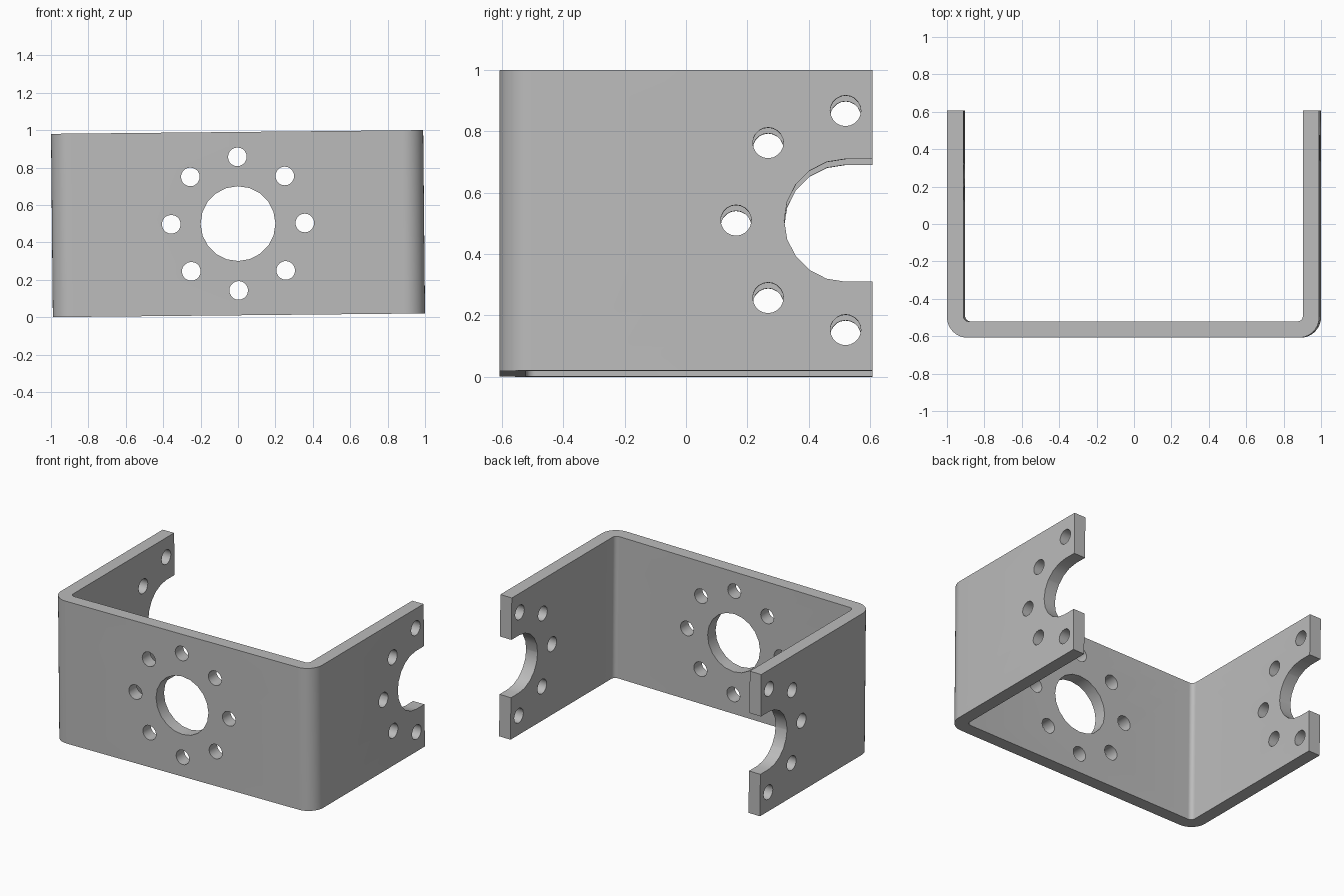
import bpy, bmesh
from math import sin, cos, pi, radians
from mathutils import Vector

cube = bpy.data.objects.get("Cube")
if cube:
    bpy.data.objects.remove(cube, do_unlink=True)

HALF_W, FRONT, BACK, HEIGHT = 0.995, -0.608, 0.608, 0.98
THICK, R_OUT, R_IN = 0.087, 0.11, 0.03
HOLE_Z, SIDE_Y = 0.49, 0.52
BORE, BOLT, RING = 0.2, 0.05, 0.357

steel = bpy.data.materials.new("grey_metal")
steel.use_nodes = True
grey = (0.5, 0.5, 0.5, 1)
steel.diffuse_color = grey
steel.node_tree.nodes["Principled BSDF"].inputs["Base Color"].default_value = grey


def arc(cx, cy, r, start, end, steps):
    angles = [radians(start + (end - start) * i / steps) for i in range(steps + 1)]
    return [(cx + r * cos(a), cy + r * sin(a)) for a in angles]


def circle(cx, cy, r, sides):
    return arc(cx, cy, r, 0, 360, sides)[:-1]


def prism(bm, points, place, direction):
    """Extrude a flat outline, placed in space by a function."""
    base = bm.faces.new([bm.verts.new(place(u, v)) for u, v in points])
    out = bmesh.ops.extrude_face_region(bm, geom=[base])
    verts = [e for e in out["geom"] if isinstance(e, bmesh.types.BMVert)]
    bmesh.ops.translate(bm, verts=verts, vec=Vector(direction))


def make_object(name, bm):
    bmesh.ops.recalc_face_normals(bm, faces=bm.faces)
    mesh = bpy.data.meshes.new(name)
    bm.to_mesh(mesh)
    bm.free()
    mesh.materials.append(steel)
    obj = bpy.data.objects.new(name, mesh)
    bpy.context.collection.objects.link(obj)
    return obj


# U-shaped plate with rounded bends, seen from above
def half_profile(offset, radius):
    w, f = HALF_W - offset, FRONT + offset
    return arc(w - radius, f + radius, radius, -90, 0, 10) + [(w, BACK)]


outer = half_profile(0, R_OUT)
inner = half_profile(THICK, R_IN)
mirror = lambda pts: [(-x, y) for x, y in pts]
outline = mirror(outer)[::-1] + outer + inner[::-1] + mirror(inner)
bm = bmesh.new()
prism(bm, outline, lambda x, y: (x, y, 0), (0, 0, HEIGHT))
bracket = make_object("u_bracket", bm)

# Cutters: front bore and bolt ring, then side slots and partial bolt rings
bm = bmesh.new()
front = lambda u, v: (u, -0.8, v)
side = lambda u, v: (-1.2, u, v)
prism(bm, circle(0, HOLE_Z, BORE, 20), front, (0, 0.5, 0))
slot = arc(SIDE_Y, HOLE_Z, BORE, 90, 270, 10)
slot += [(0.8, HOLE_Z - BORE), (0.8, HOLE_Z + BORE)]
prism(bm, slot, side, (2.4, 0, 0))
for i in range(8):
    a = i * pi / 4
    du, dv = RING * cos(a), RING * sin(a)
    prism(bm, circle(du, HOLE_Z + dv, BOLT, 20), front, (0, 0.5, 0))
    if 2 <= i <= 6:
        prism(bm, circle(SIDE_Y + du, HOLE_Z + dv, BOLT, 20), side, (2.4, 0, 0))
cutter = make_object("hole_cutter", bm)
cutter.hide_render = True

cut = bracket.modifiers.new("holes", 'BOOLEAN')
cut.operation, cut.solver, cut.object = 'DIFFERENCE', 'EXACT', cutter
bpy.ops.object.select_all(action='DESELECT')
bpy.context.view_layer.objects.active = bracket
bracket.select_set(True)
bpy.ops.object.modifier_apply(modifier=cut.name)
bpy.data.objects.remove(cutter, do_unlink=True)
bpy.ops.object.shade_smooth_by_angle(angle=radians(30))

# The bracket leans very slightly to one side
bracket.rotation_euler.y = -0.01
bracket.location = (0.005, 0, 0.01)
